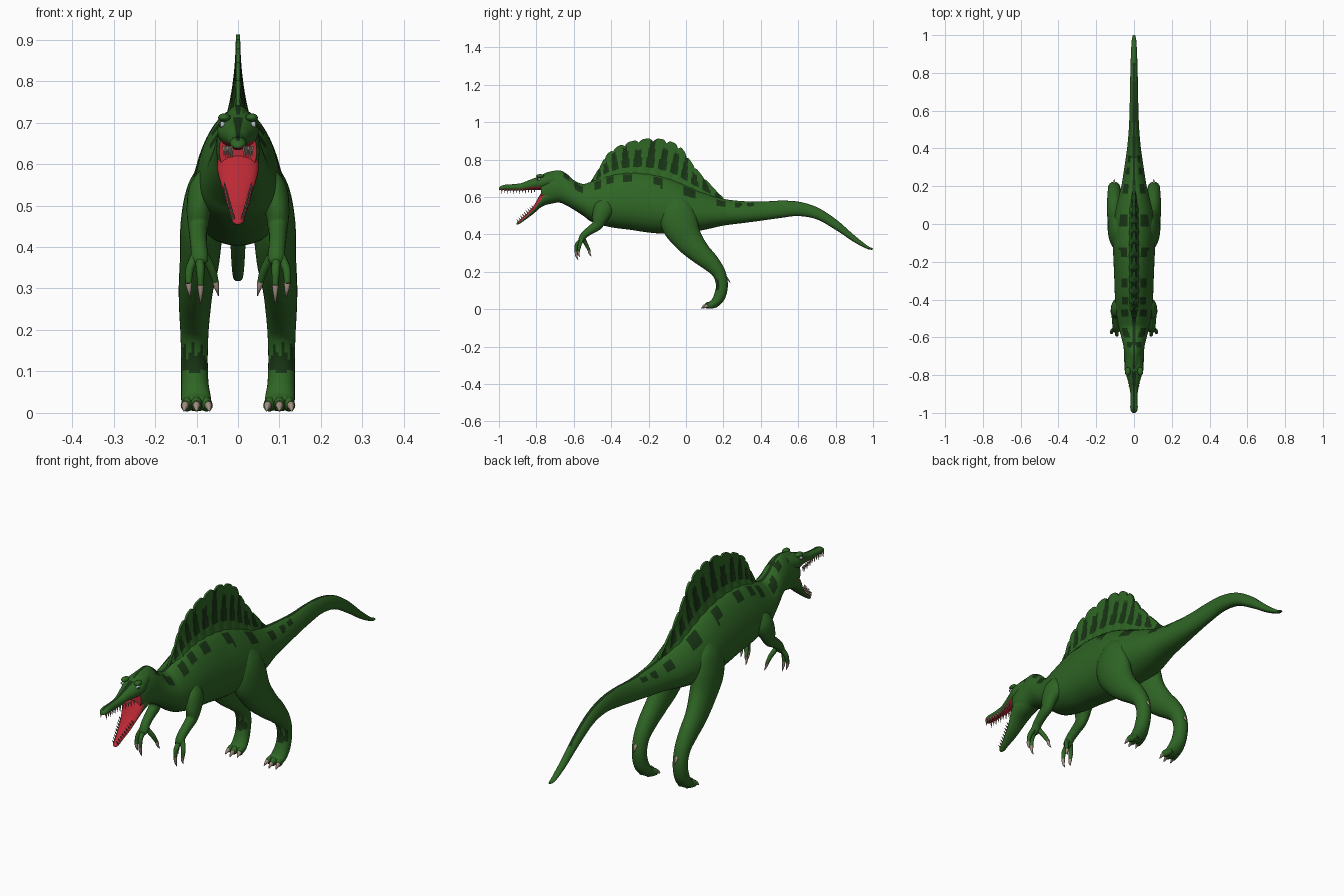
import bpy, bmesh
from math import sin, cos, pi, radians
from mathutils import Vector, Matrix

if "Cube" in bpy.data.objects:
    bpy.data.objects.remove(bpy.data.objects["Cube"])


def material(name, rgb):
    m = bpy.data.materials.new(name)
    m.diffuse_color = (*rgb, 1)
    m.use_nodes = True
    m.node_tree.nodes["Principled BSDF"].inputs["Base Color"].default_value = m.diffuse_color
    return m


MATS = [material("green_skin", (0.028, 0.13, 0.018)), material("dark_stripe", (0.009, 0.034, 0.007)),
        material("red_mouth", (0.5, 0.022, 0.035)), material("bone", (0.36, 0.27, 0.22)),
        material("eye", (0.45, 0.5, 0.55))]
GREEN, DARK, RED, BONE, EYE = range(5)


def finish(name, bm, colour, mirror=False, angle=50):
    bmesh.ops.recalc_face_normals(bm, faces=bm.faces)
    bm.normal_update()
    for f in bm.faces:
        f.smooth = True
        f.material_index = colour(f.calc_center_median(), f.normal) if callable(colour) else colour
    mesh = bpy.data.meshes.new(name)
    bm.to_mesh(mesh)
    bm.free()
    for m in MATS:
        mesh.materials.append(m)
    mesh.set_sharp_from_angle(angle=radians(angle))
    ob = bpy.data.objects.new(name, mesh)
    bpy.context.collection.objects.link(ob)
    if mirror:
        ob.modifiers.new("mirror", 'MIRROR')
    return ob


def spline(rows, sub):
    """Smooth curve through rows of numbers."""
    out, n = [], len(rows)
    for i in range(n - 1):
        a, b, c, d = (rows[min(max(i + k, 0), n - 1)] for k in (-1, 0, 1, 2))
        for s in range(sub):
            t = s / sub
            out.append([0.5 * (2 * q + (r - p) * t + (2 * p - 5 * q + 4 * r - e) * t * t
                               + (3 * q - p - 3 * r + e) * t ** 3) for p, q, r, e in zip(a, b, c, d)])
    return out + [list(rows[-1])]


def loft(name, rows, colour=GREEN, sub=6, seg=20, upright=False, egg=0.0, mirror=False):
    """Rows are x, y, z, half width, half height; rings follow the path or stay upright."""
    pts, bm, rings = spline(rows, sub), bmesh.new(), []
    for i, (x, y, z, w, h) in enumerate(pts):
        t = Vector(pts[min(i + 1, len(pts) - 1)][:3]) - Vector(pts[max(i - 1, 0)][:3])
        t = Vector((0, 1, 0)) if upright else t.normalized()
        side = (Vector((1, 0, 0)) - t * t.x).normalized()
        up = side.cross(t)
        ring = []
        for k in range(seg):
            a = 2 * pi * k / seg
            ring.append(bm.verts.new(Vector((x, y, z)) + side * (w * cos(a) * (1 - egg * sin(a)))
                                     + up * (h * sin(a))))
        rings.append(ring)
    for a, b in zip(rings, rings[1:]):
        for k in range(seg):
            bm.faces.new((a[k], a[(k + 1) % seg], b[(k + 1) % seg], b[k]))
    bm.faces.new(rings[0])
    bm.faces.new(rings[-1])
    return finish(name, bm, colour, mirror)


def profile(rows):
    """Side outline rows (y, top, bottom, half width) to loft rows."""
    return [(0, y, (t + b) / 2, w, (t - b) / 2) for y, t, b, w in rows]


# Body, neck and tail
def body_colour(c, n):
    if c.y < -0.77 and n.y < -0.7:
        return RED
    if abs(c.x) < 0.007 and n.z > 0.6 and c.y < 0.85:
        return DARK
    blotch = sin(c.y * 75) + sin(c.y * 41 + 1)
    if 0.5 < n.z < 0.78 and -0.72 < c.y < 0.4 and blotch > 0.2:
        return DARK
    return GREEN


BODY = [(-.775, .715, .575, .044), (-.74, .732, .562, .05), (-.68, .742, .57, .052), (-.64, .725, .555, .056),
        (-.6, .69, .532, .066), (-.55, .67, .50, .078), (-.5, .685, .465, .088), (-.4, .722, .438, .098),
        (-.3, .735, .425, .102), (-.2, .728, .41, .106), (-.1, .705, .403, .11), (0, .665, .408, .106),
        (.1, .622, .425, .09), (.2, .59, .447, .066), (.3, .578, .46, .05), (.4, .575, .473, .036),
        (.5, .58, .487, .027), (.6, .575, .498, .023), (.7, .545, .48, .021), (.8, .482, .424, .019),
        (.9, .395, .358, .016), (.97, .34, .322, .012), (1, .325, .318, .006)]
loft("body_neck_and_tail", profile(BODY), body_colour, sub=8, seg=44, upright=True, egg=0.22)

# Upper jaw with a red palate
loft("upper_jaw", profile([(-.70, .735, .65, .04), (-.76, .722, .638, .05), (-.80, .705, .638, .041),
                           (-.84, .69, .638, .029), (-.88, .674, .634, .021), (-.93, .668, .634, .018),
                           (-.97, .665, .636, .02), (-.99, .658, .636, .016), (-1, .648, .638, .006)]),
     lambda c, n: RED if n.z < -0.5 and c.y < -0.77 else
     (DARK if n.z > 0.8 and abs(c.x) < .006 else GREEN), seg=24, upright=True)

# Lower jaw hanging open
loft("lower_jaw", profile([(-.69, .64, .572, .042), (-.74, .645, .56, .05), (-.775, .62, .545, .049),
                           (-.81, .56, .515, .036), (-.84, .522, .492, .028), (-.87, .493, .47, .019),
                           (-.895, .472, .454, .014), (-.905, .462, .454, .006)]),
     lambda c, n: RED if c.y < -.75 and -.6 * n.y + .8 * n.z > .3 else GREEN, seg=24, upright=True)

# Teeth along both jaws
bm = bmesh.new()


def spike(pos, direction, length, r):
    d = Vector(direction).normalized()
    m = Matrix.Translation(Vector(pos) + d * length / 2) @ d.to_track_quat('Z', 'Y').to_matrix().to_4x4()
    bmesh.ops.create_cone(bm, cap_ends=True, segments=6, radius1=r, radius2=0.0005, depth=length, matrix=m)


for i in range(12):
    t = i / 11
    spike((.034 - .02 * min(1, t * 1.8), -.81 - .175 * t, .643), (0, 0, -1), .022 + .006 * (i % 2), .0045)
for i in range(9):
    t = i / 8
    spike((.032 - .021 * t, -.815 - .08 * t, .54 - .072 * t), (0, -.6, .8), .02, .004)
finish("teeth", bm, BONE, mirror=True, angle=30)


# Eyes and brow ridges
def ball(name, pos, scale, colour):
    b = bmesh.new()
    bmesh.ops.create_uvsphere(b, u_segments=16, v_segments=10, radius=1,
                              matrix=Matrix.Translation(pos) @ Matrix.Diagonal((*scale, 1)))
    finish(name, b, colour, mirror=True)


ball("eyes", (.038, -.787, .695), (.008, .01, .008), EYE)
ball("pupils", (.043, -.791, .695), (.004, .005, .005), DARK)
ball("brow_ridges", (.033, -.78, .712), (.015, .022, .01), GREEN)

# Back sail: scalloped fin with ribs
RIBS, COLS, LEVELS = 13, 156, 12
base = spline([(-.52, .66), (-.42, .70), (-.28, .715), (-.12, .69), (.04, .63), (.2, .57)], 40)
top = spline([(-.515, .675), (-.465, .755), (-.42, .83), (-.34, .882), (-.23, .91), (-.12, .908),
              (-.03, .868), (.03, .785), (.1, .70), (.2, .595)], 40)
bm, grid = bmesh.new(), []
for i in range(COLS + 1):
    u = i / COLS
    b, t = base[round(u * (len(base) - 1))], top[round(u * (len(top) - 1))]
    rib = abs(cos(pi * u * RIBS))
    half = []
    for j in range(LEVELS + 1):
        v = j / LEVELS
        k = v * (1 - .09 * (1 - rib) ** 2)
        thick = .004 + .022 * (1 - v) ** 2.2 * min(1, 6 * u, 6 * (1 - u)) + .003 * rib * (1 - .6 * v)
        half.append((thick, b[0] + (t[0] - b[0]) * k, b[1] + (t[1] - b[1]) * k))
    loop = [(-x, y, z) for x, y, z in half] + half[::-1]
    grid.append([bm.verts.new(p) for p in loop])
dark_faces = set()
for i in range(COLS):
    phase = (i + .5) / COLS * RIBS % 1
    for j in range(2 * LEVELS + 1):
        f = bm.faces.new((grid[i][j], grid[i + 1][j], grid[i + 1][j + 1], grid[i][j + 1]))
        v = min(j, 2 * LEVELS - j) / LEVELS
        reach = .82 + .12 * sin(i // (COLS // RIBS) * 2.3)
        if abs(phase - .5) < .34 * (1.15 - v) + .06 and .2 < v < reach:
            dark_faces.add(tuple(round(q, 4) for q in f.calc_center_median()))
finish("back_sail", bm, lambda c, n: DARK if tuple(round(q, 4) for q in c) in dark_faces else GREEN)

# Hind legs
loft("hind_legs", [(.06, -.06, .60, .025, .04), (.077, -.05, .54, .045, .085), (.087, -.035, .46, .051, .098),
                   (.092, .01, .375, .048, .078), (.101, .07, .305, .042, .06), (.104, .13, .25, .038, .048),
                   (.105, .175, .195, .034, .036), (.105, .192, .13, .032, .032), (.104, .18, .07, .033, .031),
                   (.101, .155, .034, .036, .025), (.1, .13, .022, .034, .019), (.1, .118, .019, .02, .012)],
     lambda c, n: DARK if .1 < c.z < .15 + .02 * sin(c.x * 300) and n.y < -.5 else GREEN, seg=28, mirror=True)

# Toes with claws and heel spurs
for label, x, spread, y in (("outer", .122, .006, .118), ("middle", .1, 0, .108), ("inner", .077, -.006, .118)):
    loft(label + "_toes", [(x - spread, y + .045, .025, .012, .016), (x, y + .012, .021, .014, .018),
                           (x + spread, y - .004, .017, .011, .013)], seg=12, mirror=True)
    loft(label + "_toe_claws", [(x + spread * .5, y + .006, .02, .011, .012), (x + spread, y - .01, .016, .008, .009),
                                (x + spread * 1.4, y - .026, .004, .0015, .0015)], BONE, seg=10, mirror=True)
loft("heel_spurs", [(.105, .195, .175, .011, .012), (.105, .215, .168, .008, .008),
                    (.105, .237, .142, .0012, .0012)], BONE, seg=10, mirror=True)

# Arms
loft("arms", [(.06, -.42, .59, .02, .03), (.082, -.44, .54, .035, .052), (.094, -.46, .49, .03, .043),
              (.096, -.475, .45, .024, .029), (.096, -.508, .425, .021, .023), (.094, -.543, .398, .02, .019),
              (.092, -.56, .372, .02, .016), (.092, -.565, .358, .012, .008)], seg=20, mirror=True)

# Fingers with claws
FINGERS = {"outer": [(.104, -.556, .376), (.117, -.568, .345), (.119, -.575, .312), (.116, -.567, .278)],
           "middle": [(.092, -.56, .37), (.091, -.584, .345), (.09, -.588, .308), (.09, -.576, .262)],
           "inner": [(.08, -.55, .378), (.063, -.533, .345), (.054, -.518, .315), (.047, -.506, .282)]}
for label, (a, b, c, d) in FINGERS.items():
    loft(label + "_fingers", [(*a, .011, .011), (*b, .01, .01), (*c, .0075, .0075)], seg=12, mirror=True)
    mid = Vector(c).lerp(Vector(d), .5) + Vector((0, -.004, 0))
    loft(label + "_finger_claws", [(*c, .008, .008), (*mid, .005, .006), (*d, .001, .001)], BONE,
         seg=10, mirror=True)
